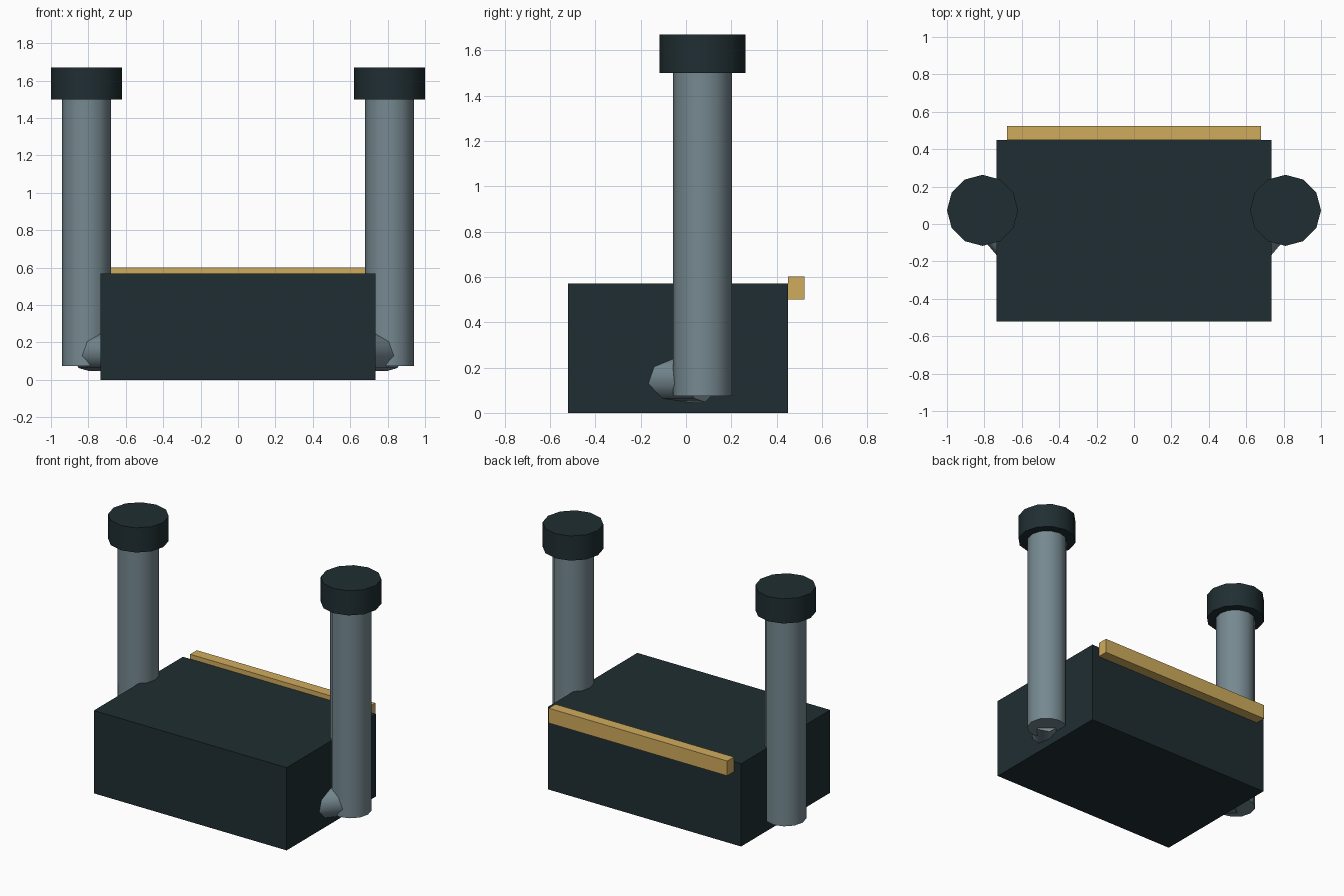
import bpy, bmesh
from math import radians, cos, sin
from mathutils import Vector

if "Cube" in bpy.data.objects:
    bpy.data.objects.remove(bpy.data.objects["Cube"])


def material(name, rgb):
    m = bpy.data.materials.new(name)
    m.diffuse_color = (*rgb, 1)
    m.use_nodes = True
    m.node_tree.nodes["Principled BSDF"].inputs["Base Color"].default_value = m.diffuse_color
    return m


DARK = material("dark_paint", (0.014, 0.027, 0.032))
STEEL = material("steel", (0.18, 0.25, 0.28))
BRASS = material("brass", (0.63, 0.41, 0.11))


def box(name, lo, hi, mat):
    lo, hi = Vector(lo), Vector(hi)
    bpy.ops.mesh.primitive_cube_add(size=1, location=(lo + hi) / 2)
    ob = bpy.context.object
    ob.name = name
    ob.scale = hi - lo
    bpy.ops.object.transform_apply(location=False, rotation=False, scale=True)
    ob.data.materials.append(mat)
    return ob


def tube(name, start, axis, side, r, length, sides, phase, mat):
    """Closed prism; 'side' is the horizontal direction of angle zero."""
    axis, side = Vector(axis).normalized(), Vector(side).normalized()
    up = Vector((0, 0, 1)) if abs(axis.z) < 0.5 else axis.cross(side)
    bm = bmesh.new()
    rings = []
    for t in (0, length):
        ring = []
        for i in range(sides):
            a = radians(phase + 360 * i / sides)
            ring.append(bm.verts.new(Vector(start) + axis * t + (side * cos(a) + up * sin(a)) * r))
        rings.append(ring)
        bm.faces.new(ring)
    for i in range(sides):
        j = (i + 1) % sides
        bm.faces.new((rings[0][i], rings[0][j], rings[1][j], rings[1][i]))
    bmesh.ops.recalc_face_normals(bm, faces=bm.faces)
    me = bpy.data.meshes.new(name)
    bm.to_mesh(me)
    bm.free()
    me.materials.append(mat)
    ob = bpy.data.objects.new(name, me)
    bpy.context.collection.objects.link(ob)
    bpy.ops.object.select_all(action='DESELECT')
    ob.select_set(True)
    bpy.context.view_layer.objects.active = ob
    bpy.ops.object.shade_smooth_by_angle(angle=radians(50))
    return ob


# Main housing and rear trim rail
box("housing", (-0.735, -0.52, 0), (0.735, 0.45, 0.57), DARK)
box("rear_rail", (-0.68, 0.45, 0.5), (0.68, 0.523, 0.602), BRASS)

# Upright stacks with caps and the angled feed pipes into the housing
for s, tag in ((-1, "left"), (1, "right")):
    x, y = 0.81 * s, 0.073
    tube(f"stack_{tag}", (x, y, 0.075), (0, 0, 1), (1, 0, 0), 0.13, 1.43, 12, 0, STEEL)
    tube(f"stack_cap_{tag}", (x, y, 1.5), (0, 0, 1), (1, 0, 0), 0.19, 0.17, 12, 0, DARK)
    tube(f"feed_pipe_{tag}", (x, y, 0.146), (-0.65 * s, -0.76, 0), (0.76 * s, -0.65, 0),
         0.1, 0.38, 8, -10, STEEL)
